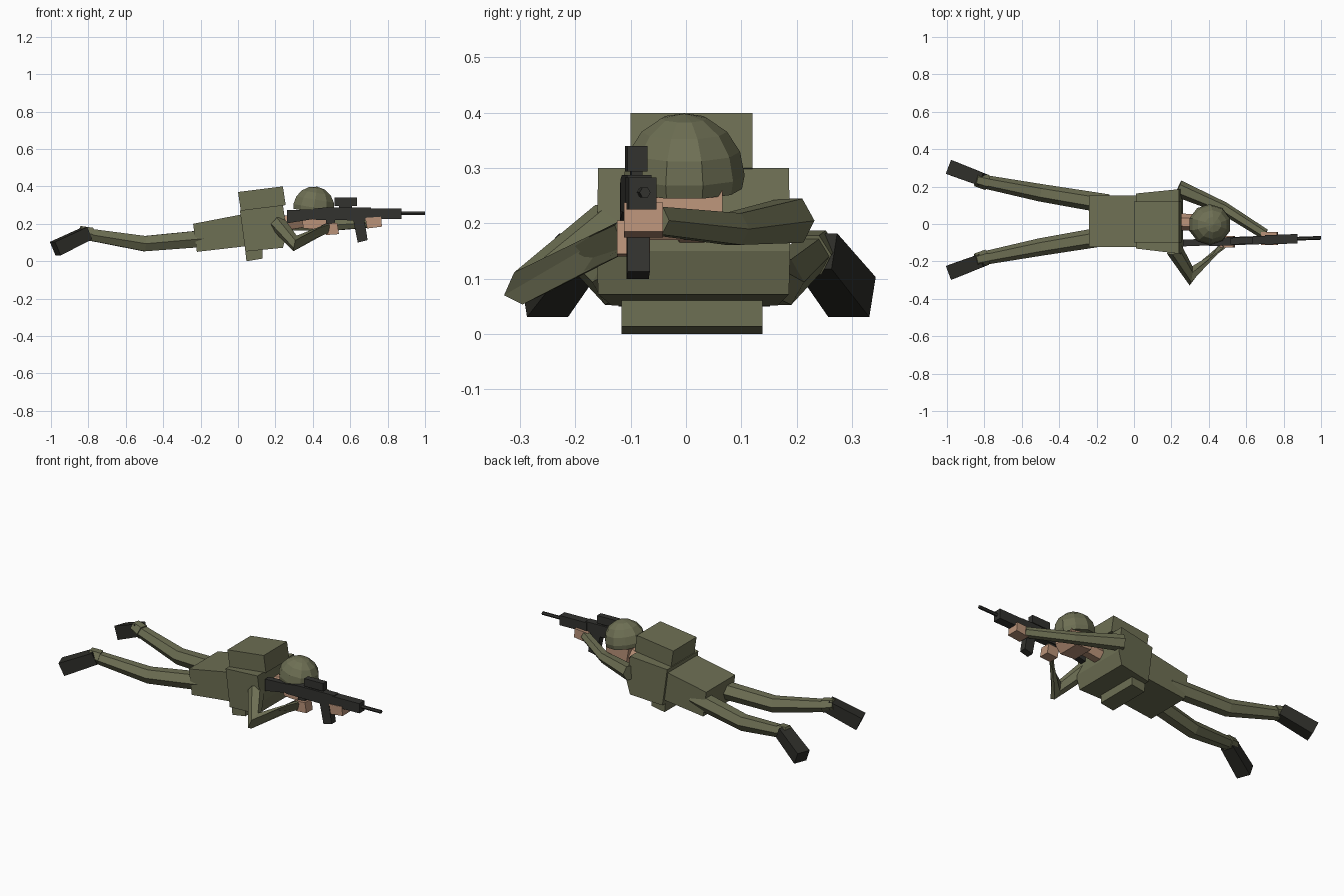
import bpy, bmesh, math
from mathutils import Vector, Matrix

cube = bpy.data.objects.get("Cube")
if cube:
    bpy.data.objects.remove(cube)


def material(name, rgb):
    m = bpy.data.materials.new(name)
    m.use_nodes = True
    m.diffuse_color = (*rgb, 1)
    m.node_tree.nodes["Principled BSDF"].inputs["Base Color"].default_value = (*rgb, 1)
    return m


GREEN = material("olive cloth", (0.155, 0.16, 0.088))
SKIN = material("skin", (0.49, 0.29, 0.19))
METAL = material("dark metal", (0.032, 0.032, 0.028))
BOOT = material("boot leather", (0.026, 0.026, 0.021))


def finish(name, bm, mat):
    bmesh.ops.recalc_face_normals(bm, faces=bm.faces)
    mesh = bpy.data.meshes.new(name)
    bm.to_mesh(mesh)
    bm.free()
    mesh.materials.append(mat)
    obj = bpy.data.objects.new(name, mesh)
    bpy.context.collection.objects.link(obj)
    return obj


def block(name, profile, right, left, mat):
    """Side profile in x and z, spanning y from right(x) to left(x)."""
    bm = bmesh.new()
    rings = [[bm.verts.new((x, side(x), z)) for x, z in profile] for side in (right, left)]
    bm.faces.new(rings[0])
    bm.faces.new(rings[1])
    n = len(profile)
    for i in range(n):
        j = (i + 1) % n
        bm.faces.new((rings[0][i], rings[0][j], rings[1][j], rings[1][i]))
    return finish(name, bm, mat)


def flat(y):
    return lambda x: y


def limb(name, points, radii, mat, sides=6, turn=0.0):
    """Faceted tube with mitred joints."""
    pts = [Vector(p) for p in points]
    dirs = [(b - a).normalized() for a, b in zip(pts, pts[1:])]
    across = dirs[0].cross(Vector((0, 0, 1))).normalized()
    up = across.cross(dirs[0])
    bm = bmesh.new()
    offsets = []
    for k in range(sides):
        a = turn + math.tau * k / sides
        offsets.append(across * math.cos(a) + up * math.sin(a))
    rings = [[bm.verts.new(pts[0] + o * radii[0]) for o in offsets]]
    for i, d in enumerate(dirs):
        offsets = [(o - d * o.dot(d)).normalized() for o in offsets]
        nxt = dirs[i + 1] if i + 1 < len(dirs) else d
        normal = d + nxt
        ring = []
        for o in offsets:
            v = o * radii[i + 1]
            ring.append(bm.verts.new(pts[i + 1] + v - d * (v.dot(normal) / d.dot(normal))))
        for k in range(sides):
            j = (k + 1) % sides
            bm.faces.new((rings[-1][k], rings[-1][j], ring[j], ring[k]))
        rings.append(ring)
    bm.faces.new(rings[0])
    bm.faces.new(rings[-1])
    return finish(name, bm, mat)


# Torso and gear
block("hips", [(-0.24, 0.2), (0.02, 0.25), (0.04, 0.08), (-0.22, 0.05)],
      flat(-0.122), flat(0.152), GREEN)
block("chest_vest", [(0.01, 0.272), (0.24, 0.3), (0.262, 0.15), (0.24, 0.072), (0.04, 0.052)],
      lambda x: -0.13 - 0.12 * x, lambda x: 0.162 + 0.1 * x, GREEN)
block("chest_pouch", [(0.037, 0.075), (0.13, 0.085), (0.13, 0.014), (0.045, 0)],
      flat(-0.117), flat(0.138), GREEN)
block("backpack", [(0, 0.37), (0.24, 0.4), (0.255, 0.3), (0.015, 0.27)],
      flat(-0.1), flat(0.12), GREEN)

# Legs and boots, mirrored about the body's middle line
MID = 0.022
for label, s in (("left", 1), ("right", -1)):
    y = lambda v: MID + s * v
    limb(label + "_leg", [(-0.14, y(0.085), 0.125), (-0.5, y(0.145), 0.094), (-0.83, y(0.21), 0.148)],
         (0.052, 0.047, 0.035), GREEN)
    limb(label + "_trouser_cuff", [(-0.785, y(0.2), 0.143), (-0.845, y(0.215), 0.157)],
         (0.042, 0.036), GREEN)
    limb(label + "_boot", [(-0.805, y(0.213), 0.15), (-0.977, y(0.278), 0.067)],
         (0.05, 0.056), BOOT, 4, math.pi / 4)

# Arms and hands
limb("right_arm", [(0.215, -0.135, 0.2), (0.305, -0.277, 0.095), (0.48, -0.11, 0.178)],
     (0.045, 0.034, 0.028), GREEN)
limb("left_arm", [(0.235, 0.19, 0.205), (0.48, 0.085, 0.19), (0.7, -0.055, 0.205)],
     (0.046, 0.033, 0.029), GREEN)
block("right_hand", [(0.46, 0.2), (0.53, 0.205), (0.54, 0.145), (0.47, 0.14)],
      flat(-0.125), flat(-0.065), SKIN)
block("left_hand", [(0.68, 0.232), (0.765, 0.238), (0.77, 0.185), (0.69, 0.175)],
      flat(-0.112), flat(-0.042), SKIN)

# Head, neck and helmet
limb("neck", [(0.23, 0.012, 0.2), (0.38, 0.005, 0.225)], (0.045, 0.045), SKIN)
block("head", [(0.33, 0.29), (0.48, 0.28), (0.485, 0.215), (0.45, 0.17), (0.35, 0.175)],
      flat(-0.066), flat(0.066), SKIN)
bm = bmesh.new()
bmesh.ops.create_uvsphere(bm, u_segments=10, v_segments=8, radius=1)
cut = bmesh.ops.bisect_plane(bm, geom=bm.verts[:] + bm.edges[:] + bm.faces[:],
                             plane_co=(0, 0, -0.22), plane_no=(0, 0, -1), clear_outer=True)
bmesh.ops.holes_fill(bm, edges=[e for e in bm.edges if e.is_boundary])
bm.transform(Matrix.Translation((0.405, -0.003, 0.287)) @ Matrix.Rotation(0.17, 4, "Y")
             @ Matrix.Diagonal((0.116, 0.109, 0.113, 1)))
finish("helmet", bm, GREEN)


# Rifle, slightly turned toward the middle
def gun(name, profile, half):
    aim = lambda x: -0.101 + 0.038 * (x - 0.28)
    return block(name, profile, lambda x: aim(x) - half, lambda x: aim(x) + half, METAL)


def gun_box(name, x0, x1, z0, z1, half):
    return gun(name, [(x0, z0), (x1, z0), (x1, z1), (x0, z1)], half)


gun("rifle_stock", [(0.263, 0.273), (0.42, 0.278), (0.42, 0.228), (0.263, 0.203)], 0.018)
gun("rifle_receiver", [(0.4, 0.28), (0.47, 0.288), (0.71, 0.288), (0.71, 0.217), (0.4, 0.222)], 0.022)
gun_box("rifle_handguard", 0.7, 0.875, 0.225, 0.283, 0.025)
gun("rifle_grip", [(0.47, 0.225), (0.52, 0.225), (0.51, 0.155), (0.475, 0.155)], 0.014)
gun("rifle_magazine", [(0.615, 0.225), (0.675, 0.225), (0.693, 0.113), (0.64, 0.1)], 0.02)
gun_box("scope_mount", 0.54, 0.61, 0.28, 0.3, 0.01)
gun_box("rifle_scope", 0.515, 0.637, 0.294, 0.34, 0.018)
limb("rifle_barrel", [(0.86, -0.079, 0.256), (1, -0.074, 0.256)], (0.01, 0.01), METAL)
